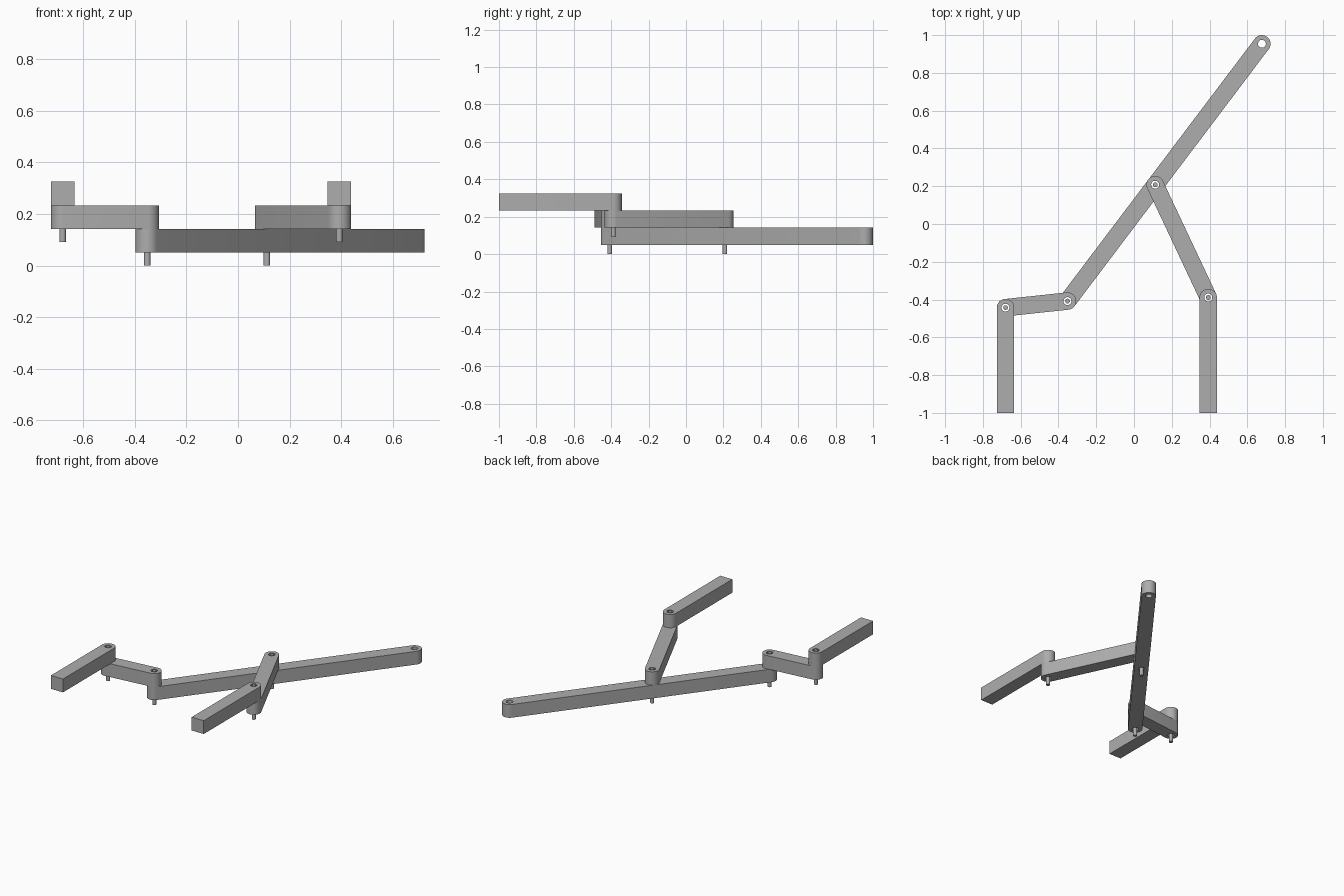
import bpy
import math
from mathutils import Vector

cube = bpy.data.objects.get("Cube")
if cube:
    bpy.data.objects.remove(cube)

grey = bpy.data.materials.new("plain grey")
grey.use_nodes = True
grey.diffuse_color = (0.42, 0.42, 0.42, 1)
grey.node_tree.nodes["Principled BSDF"].inputs["Base Color"].default_value = (0.42, 0.42, 0.42, 1)

HALF = 0.046      # half the bar width
HOLE = 0.021
PIN = 0.0125
LEVELS = [0.05, 0.141, 0.233, 0.325]   # boundaries of the three stacked layers


def arc(center, radius, start, sweep, steps):
    return [center + radius * Vector((math.cos(start + sweep * i / steps),
                                      math.sin(start + sweep * i / steps)))
            for i in range(steps + 1)]


def finish(obj):
    bpy.ops.object.select_all(action='DESELECT')
    obj.select_set(True)
    bpy.context.view_layer.objects.active = obj
    if obj.type == 'CURVE':
        bpy.ops.object.convert(target='MESH')
    obj = bpy.context.object
    obj.data.materials.clear()
    obj.data.materials.append(grey)
    bpy.ops.object.shade_smooth_by_angle(angle=math.radians(30))


def bar(name, a, b, layer, square_end=False, holes=()):
    """Flat bar from a to b, round at a and round or square at b."""
    a, b = Vector(a), Vector(b)
    along = (b - a).normalized()
    side = Vector((-along.y, along.x)) * HALF
    heading = math.atan2(along.y, along.x)
    outline = arc(a, HALF, heading + math.pi / 2, math.pi, 16)
    if square_end:
        outline += [b - side, b + side]
    else:
        outline += arc(b, HALF, heading - math.pi / 2, math.pi, 16)
    loops = [outline]
    loops += [arc(Vector(h), HOLE, 0, 2 * math.pi, 24)[:-1] for h in holes]
    low, high = LEVELS[layer], LEVELS[layer + 1]
    curve = bpy.data.curves.new(name, 'CURVE')
    curve.dimensions = '2D'
    curve.fill_mode = 'BOTH'
    curve.extrude = (high - low) / 2
    for loop in loops:
        spline = curve.splines.new('POLY')
        spline.points.add(len(loop) - 1)
        for point, p in zip(spline.points, loop):
            point.co = (p.x, p.y, 0, 1)
        spline.use_cyclic_u = True
    obj = bpy.data.objects.new(name, curve)
    obj.location.z = (low + high) / 2
    bpy.context.collection.objects.link(obj)
    finish(obj)


def pin(name, at, layer):
    """Pin through two layers, flush on top and sticking out below."""
    low, high = LEVELS[layer] - 0.05, LEVELS[layer + 2]
    bpy.ops.mesh.primitive_cylinder_add(vertices=24, radius=PIN, depth=high - low,
                                        location=(*at, (low + high) / 2))
    obj = bpy.context.object
    obj.name = name
    finish(obj)


# Joint positions
elbow_right = (-0.68, -0.443)
arm_start = (-0.352, -0.408)
arm_middle = (0.112, 0.208)
arm_tip = (0.677, 0.954)
elbow_left = (0.393, -0.389)

# Bars
bar("long_arm", arm_start, arm_tip, 0, holes=(arm_start, arm_middle, arm_tip))
bar("right_link", elbow_right, arm_start, 1, holes=(elbow_right, arm_start))
bar("left_link", elbow_left, arm_middle, 1, holes=(elbow_left, arm_middle))
for name, joint in (("right_crank", elbow_right), ("left_crank", elbow_left)):
    bar(name, joint, (joint[0], -1.0), 2, square_end=True, holes=(joint,))

# Pins
pin("arm_start_pin", arm_start, 0)
pin("arm_middle_pin", arm_middle, 0)
pin("right_elbow_pin", elbow_right, 1)
pin("left_elbow_pin", elbow_left, 1)
